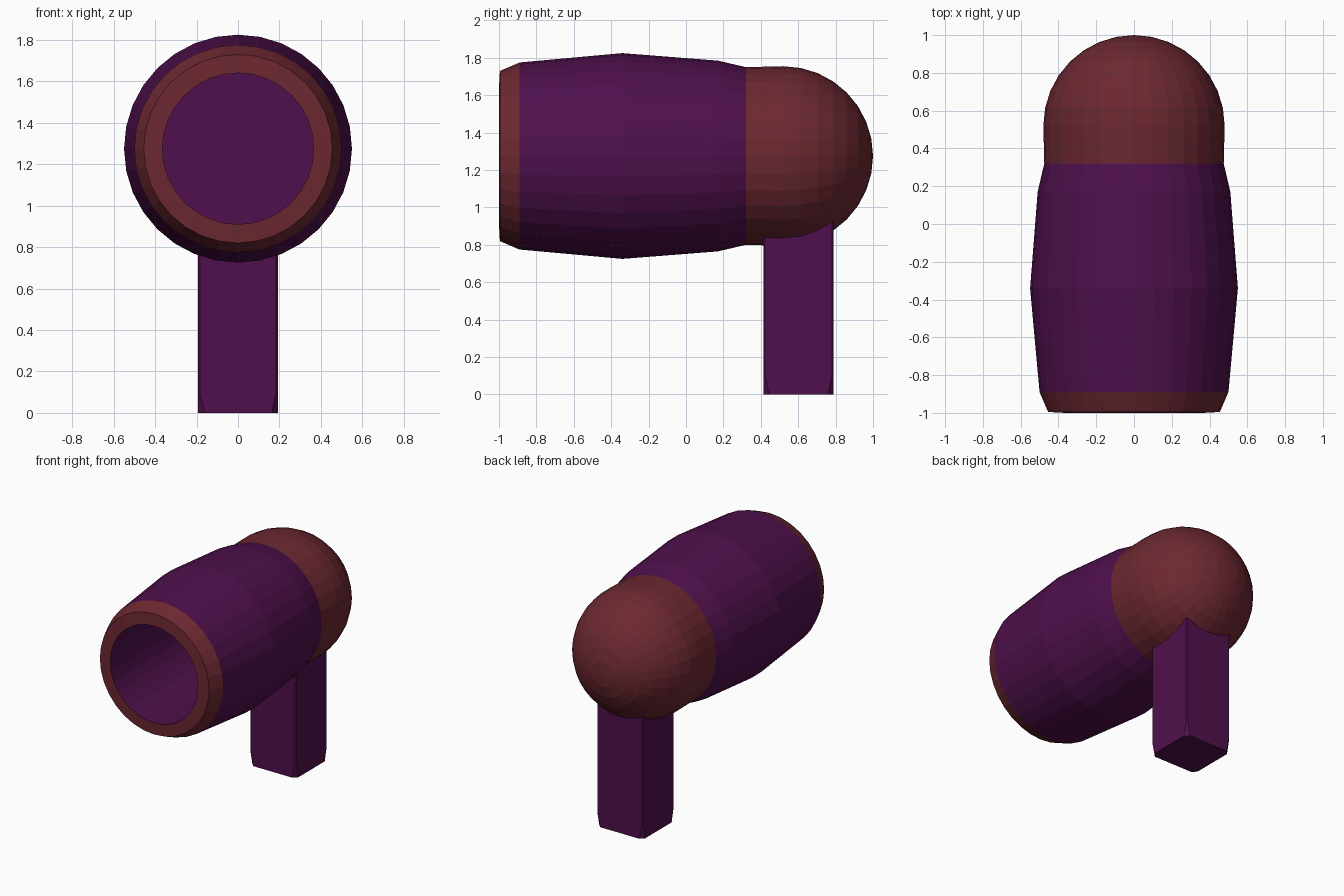
import bpy, bmesh, math

if "Cube" in bpy.data.objects:
    bpy.data.objects.remove(bpy.data.objects["Cube"])

AXIS_Z = 1.275   # height of the barrel axis
SEGS = 32


def material(name, rgb):
    m = bpy.data.materials.new(name)
    m.diffuse_color = (*rgb, 1)
    m.use_nodes = True
    m.node_tree.nodes["Principled BSDF"].inputs["Base Color"].default_value = m.diffuse_color
    return m


purple = material("deep purple", (0.078, 0.005, 0.072))
maroon = material("dark red", (0.150, 0.021, 0.031))


def add_object(name, bm, mat):
    bmesh.ops.recalc_face_normals(bm, faces=bm.faces)
    me = bpy.data.meshes.new(name)
    bm.to_mesh(me)
    bm.free()
    me.materials.append(mat)
    ob = bpy.data.objects.new(name, me)
    bpy.context.collection.objects.link(ob)
    return ob


def lathe(name, profile, mat, flip=False):
    """Revolve (y, radius) points around the barrel axis."""
    bm = bmesh.new()
    rings = []
    for y, r in profile:
        if r < 1e-5:
            rings.append([bm.verts.new((0, y, AXIS_Z))] * SEGS)
            continue
        rings.append([bm.verts.new((r * math.sin(2 * math.pi * i / SEGS), y,
                                    AXIS_Z + r * math.cos(2 * math.pi * i / SEGS)))
                      for i in range(SEGS)])
    for a, b in zip(rings, rings[1:]):
        for i in range(SEGS):
            j = (i + 1) % SEGS
            quad = list(dict.fromkeys((a[i], a[j], b[j], b[i])))
            bm.faces.new(quad)
    ob = add_object(name, bm, mat)
    # open shells: orient normals by the given side
    me = ob.data
    f = me.polygons[0]
    radial = f.normal.x * f.center.x + f.normal.z * (f.center.z - AXIS_Z)
    if (radial < 0) != flip:
        me.flip_normals()
    return ob


# Barrel shell, bulging in the middle
lathe("barrel", [(-0.89, 0.50), (-0.34, 0.55), (0.17, 0.51), (0.32, 0.475)], purple)

# Bevelled nozzle rim
lathe("nozzle_rim", [(-0.89, 0.50), (-0.995, 0.455), (-1.0, 0.365)], maroon)

# Hollow bore with a closed end
lathe("bore", [(-1.0, 0.365), (0.30, 0.365), (0.30, 0)], purple, flip=True)

# Rounded motor housing
dome = [(0.32, 0.475)]
dome += [(0.52 + 0.48 * math.sin(math.pi / 16 * k), 0.48 * math.cos(math.pi / 16 * k))
         for k in range(9)]
lathe("motor_housing", dome, maroon)


# Square handle whose corners are trimmed toward the foot
def handle_section(bm, z, cut):
    hx, hy, cy = 0.192, 0.187, 0.602
    pts = []
    for sx, sy in ((1, 1), (-1, 1), (-1, -1), (1, -1)):
        along_y = (sx * hx, sy * (hy - cut))
        along_x = (sx * (hx - cut), sy * hy)
        pts += [along_y, along_x] if sx * sy > 0 else [along_x, along_y]
    return [bm.verts.new((x, cy + y, z)) for x, y in pts]


bm = bmesh.new()
loops = [handle_section(bm, z, c) for z, c in ((0, 0.03), (0.10, 0.008), (0.98, 0.008))]
for a, b in zip(loops, loops[1:]):
    for i in range(8):
        j = (i + 1) % 8
        bm.faces.new((a[i], a[j], b[j], b[i]))
bm.faces.new(loops[0])
bm.faces.new(loops[-1])
add_object("handle", bm, purple)
